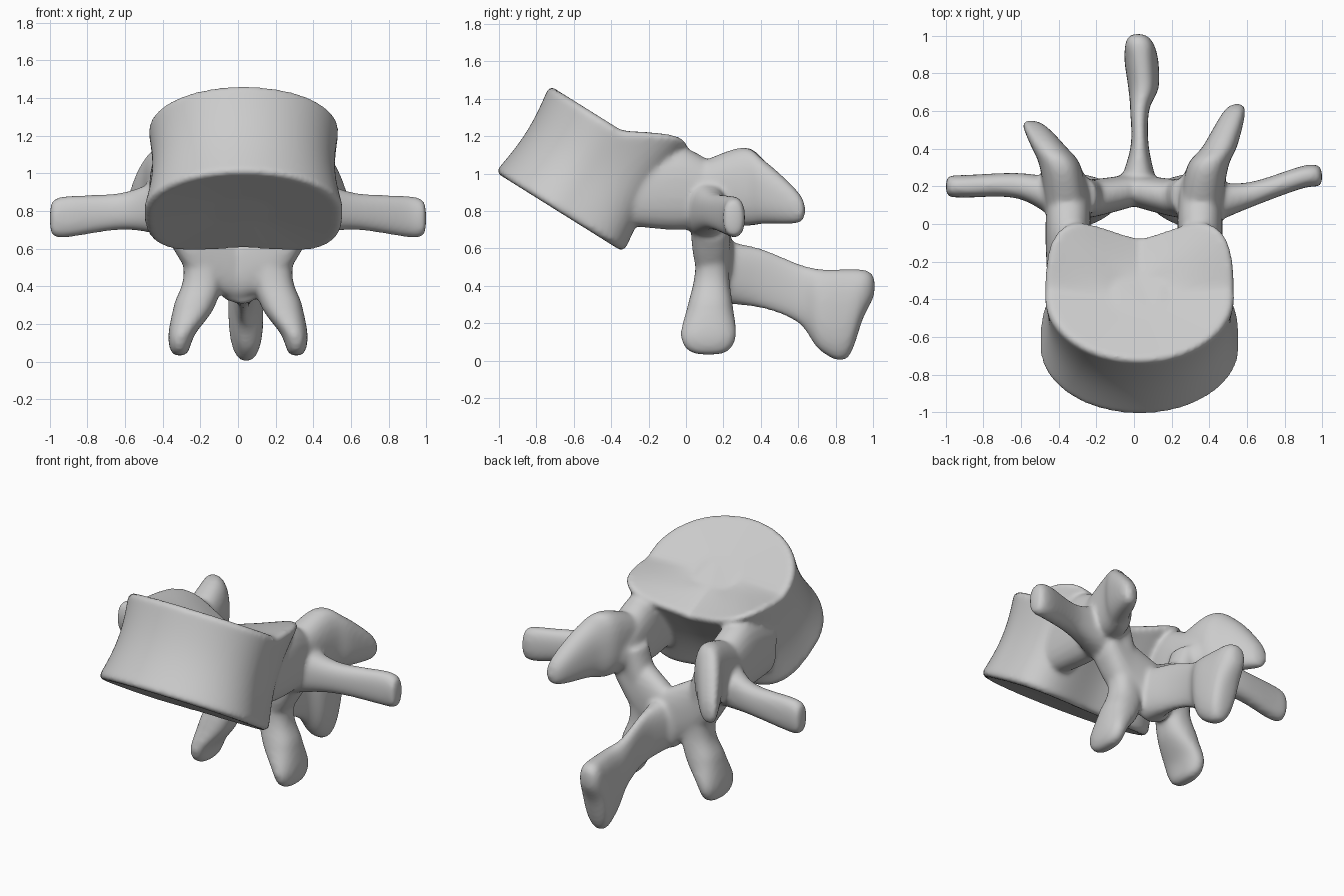
import bpy, bmesh
from math import sin, cos, pi, radians
from mathutils import Vector

cube = bpy.data.objects.get("Cube")
if cube:
    bpy.data.objects.remove(cube, do_unlink=True)

grey = (.6, .6, .6, 1)
bone = bpy.data.materials.new("bone_grey")
bone.use_nodes = True
bone.diffuse_color = grey
bone.node_tree.nodes["Principled BSDF"].inputs["Base Color"].default_value = grey
parts = []


def loft(name, rings):
    """Skin a list of equal-length point rings and cap both ends."""
    bm = bmesh.new()
    loops = [[bm.verts.new(point) for point in ring] for ring in rings]
    for lower, upper in zip(loops, loops[1:]):
        for i in range(len(lower)):
            bm.faces.new((lower[i - 1], lower[i], upper[i], upper[i - 1]))
    bm.faces.new(loops[0])
    bm.faces.new(loops[-1])
    bmesh.ops.recalc_face_normals(bm, faces=bm.faces)
    mesh = bpy.data.meshes.new(name)
    bm.to_mesh(mesh)
    bm.free()
    mesh.materials.append(bone)
    part = bpy.data.objects.new(name, mesh)
    bpy.context.collection.objects.link(part)
    parts.append(part)


def squarish(angle, power):
    """Radius of a rounded square at this angle."""
    return (abs(cos(angle)) ** power + abs(sin(angle)) ** power) ** (-1 / power)


def spline(before, start, end, after, t):
    """Smooth curve through start and end."""
    leave, arrive = (end - before) / 2, (after - start) / 2
    bend = 3 * (end - start) - 2 * leave - arrive
    twist = leave + arrive - 2 * (end - start)
    return start + t * (leave + t * (bend + t * twist))


def limb(name, axis, *sections, side=1, steps=12, sides=24):
    """Oval limb with a rounded tip; a section is x, y, z and two half widths."""
    across, along = [k for k in range(3) if k != axis]
    knots = [Vector(section) for section in sections]
    knots = [knots[0], *knots, knots[-1]]
    total = (len(sections) - 1) * steps
    rings = []
    for step in range(total + 1):
        k = min(step // steps, len(sections) - 2)
        x, y, z, wide, deep = spline(*knots[k:k + 4], step / steps - k)
        taper = (1 - .99 * (step / total) ** 16) ** .5
        ring = []
        for i in range(sides):
            angle = 2 * pi * i / sides
            radius = taper * squarish(angle, 2.4)
            point = Vector((x, y, z))
            point[across] += wide * radius * cos(angle)
            point[along] += deep * radius * sin(angle)
            point.x *= side
            ring.append(point)
        rings.append(ring)
    loft(name, rings)


drum_height, rows, tilt = .55, 12, radians(32)


def body_ring(height, scale, sides=72):
    """Kidney outline on a tilted axis, its upper back corners curling upward."""
    ring = []
    for i in range(sides):
        angle = 2 * pi * i / sides
        across, back = cos(angle), sin(angle)
        if back > 0:
            square = squarish(angle, 3)
            across, back = across * square, back * (1.2 * square - .3 * back ** 3)
        depth = .4 + .41 * back * scale
        curl = .6 * max(0, depth - .45) * abs(across) * scale * height / drum_height
        rise = height + curl
        ring.append((.03 + across * scale * (.53 - .05 * height),
                     -1.01 + depth * cos(tilt) + rise * sin(tilt),
                     1 - depth * sin(tilt) + rise * cos(tilt)))
    return ring


# Tilted drum with flared, rounded rims and shallow dished end plates
rim = .02
wall = [body_ring(rim + (drum_height - 2 * rim) * k / rows, 1 - .06 * sin(pi * k / rows))
        for k in range(rows + 1)]
loft("vertebral_body", [body_ring(rim, .3), body_ring(0, .96), *wall,
                        body_ring(drum_height, .96), body_ring(drum_height - rim, .3)])

# Paired arch parts; the left joint reaches further and the left wing sweeps back
for label, side, reach, sweep in (("left", 1, .64, .25), ("right", -1, .55, .2)):
    limb(label + "_pedicle", 1, (.36, -.3, .9, .1, .18), (.35, -.02, .92, .12, .22),
         (.35, .3, .85, .1, .1), side=side)
    limb(label + "_lamina", 0, (.37, .13, .8, .11, .16), (.2, .14, .61, .1, .2),
         (-.1, .2, .47, .08, .18), side=side)
    limb(label + "_inferior_process", 2, (.3, .15, .9, .1, .1), (.19, .14, .5, .1, .09),
         (.23, .13, .3, .11, .12), (.3, .12, .14, .07, .15), (.31, .12, .03, .05, .12),
         side=side)
    limb(label + "_superior_process", 1, (.35, .05, .9, .11, .15), (.39, .3, .93, .11, .21),
         (.46, .42, .9, .09, .17), (.55, reach, .8, .06, .08), side=side)
    limb(label + "_transverse_process", 0, (.35, .1, .83, .13, .17),
         (.6, .4 - sweep, .8, .07, .1), (.9, sweep, .77, .06, .11),
         (1, sweep, .76, .06, .1), side=side)

# Rear blade with a club-shaped end
limb("spinous_process", 1, (.02, .15, .48, .12, .17), (.03, .4, .44, .05, .16),
     (.03, .6, .36, .05, .16), (.05, .72, .27, .08, .22), (.04, .86, .25, .09, .24),
     (.03, .95, .36, .08, .13), (.02, 1.01, .4, .06, .08))

# Fuse the parts into one smooth bone
bpy.ops.object.select_all(action='DESELECT')
for part in parts:
    part.select_set(True)
bpy.context.view_layer.objects.active = parts[0]
bpy.ops.object.join()
vertebra = bpy.context.view_layer.objects.active
vertebra.name = "vertebra"
fuse = vertebra.modifiers.new("fuse", 'REMESH')
fuse.mode = 'VOXEL'
fuse.voxel_size = .013
soften = vertebra.modifiers.new("soften", 'SMOOTH')
soften.iterations = 14
bpy.ops.object.convert(target='MESH')
bpy.ops.object.shade_smooth()
